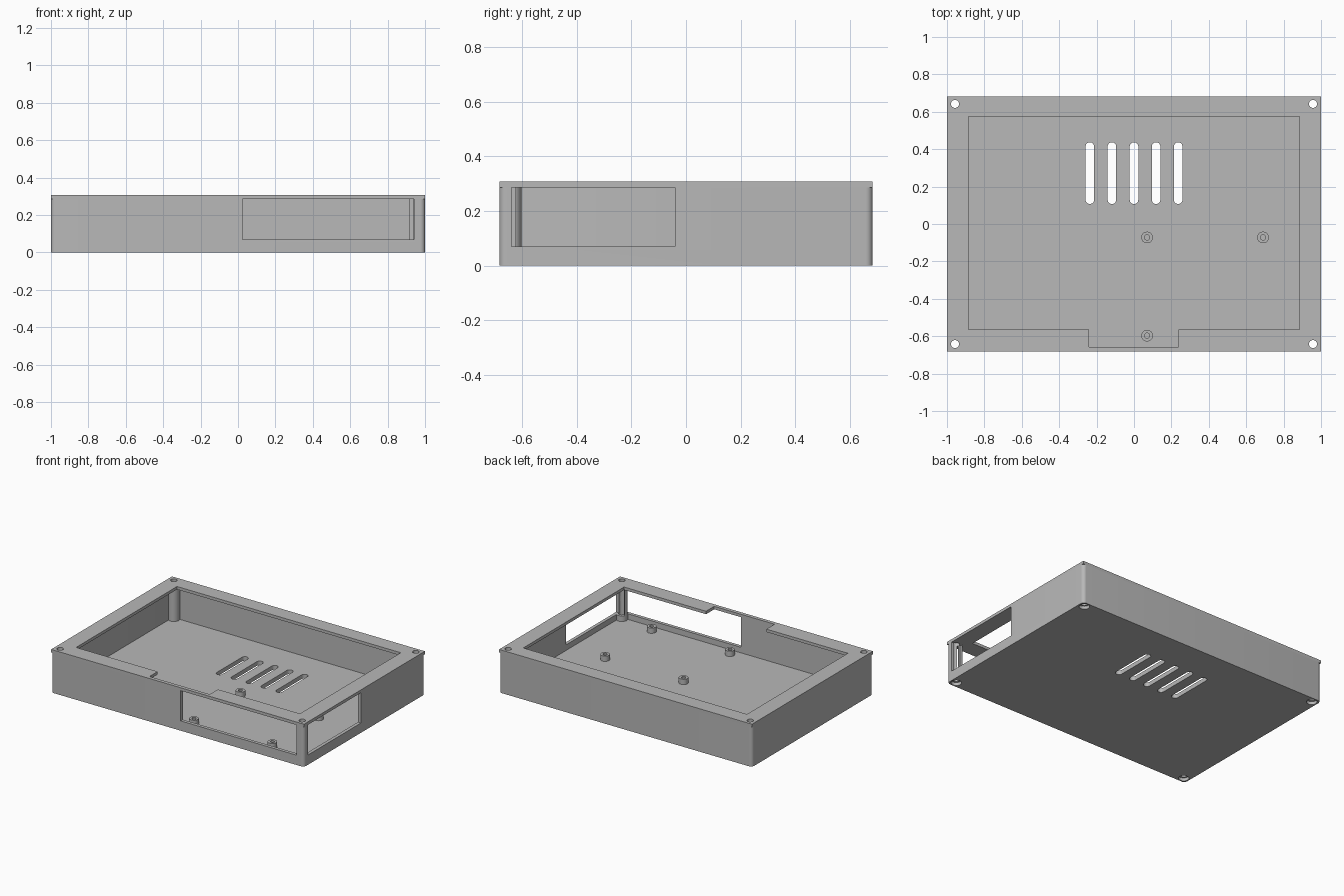
import bpy, bmesh
from math import pi, cos, sin

cube = bpy.data.objects.get("Cube")
if cube:
    bpy.data.objects.remove(cube, do_unlink=True)

grey = bpy.data.materials.new("plain grey")
grey.use_nodes = True
grey.diffuse_color = (0.48, 0.48, 0.48, 1)
grey.node_tree.nodes["Principled BSDF"].inputs["Base Color"].default_value = grey.diffuse_color

HX, HY = 1.0, 0.683            # outer half sizes
TOP, LID, FLOOR, WALL = 0.307, 0.286, 0.03, 0.024
CORNERS = [(sx * 0.957, sy * 0.642) for sx in (-1, 1) for sy in (-1, 1)]


def prism(name, outline, z0, z1):
    """Upright solid from a counter-clockwise outline."""
    bm = bmesh.new()
    base = bm.faces.new([bm.verts.new((x, y, z0)) for x, y in outline])
    new = bmesh.ops.extrude_face_region(bm, geom=[base])["geom"]
    for v in new:
        if isinstance(v, bmesh.types.BMVert):
            v.co.z = z1
    bmesh.ops.recalc_face_normals(bm, faces=bm.faces)
    mesh = bpy.data.meshes.new(name)
    bm.to_mesh(mesh)
    bm.free()
    mesh.materials.append(grey)
    ob = bpy.data.objects.new(name, mesh)
    bpy.context.collection.objects.link(ob)
    return ob


def rect(x0, x1, y0, y1):
    return [(x0, y0), (x1, y0), (x1, y1), (x0, y1)]


def rounded(x0, x1, y0, y1, r, steps=8):
    """Rectangle with round corners; also makes circles and slots."""
    pts = []
    centres = [(x1 - r, y1 - r), (x0 + r, y1 - r), (x0 + r, y0 + r), (x1 - r, y0 + r)]
    for q, (cx, cy) in enumerate(centres):
        for i in range(steps + 1):
            a = (q + i / steps) * pi / 2
            p = (cx + r * cos(a), cy + r * sin(a))
            if not pts or abs(p[0] - pts[-1][0]) + abs(p[1] - pts[-1][1]) > 1e-5:
                pts.append(p)
    if abs(pts[0][0] - pts[-1][0]) + abs(pts[0][1] - pts[-1][1]) < 1e-5:
        pts.pop()
    return pts


def circle(x, y, r):
    return rounded(x - r, x + r, y - r, y + r, r)


def cut(ob, outline, z0, z1):
    cutter = prism("cutter", outline, z0, z1)
    cutter.hide_render = True
    mod = ob.modifiers.new("cut", "BOOLEAN")
    mod.operation, mod.solver, mod.object = "DIFFERENCE", "EXACT", cutter
    bpy.context.view_layer.objects.active = ob
    bpy.ops.object.modifier_apply(modifier=mod.name)
    bpy.data.objects.remove(cutter, do_unlink=True)


def smooth(ob):
    bpy.ops.object.select_all(action="DESELECT")
    ob.select_set(True)
    bpy.context.view_layer.objects.active = ob
    bpy.ops.object.shade_smooth_by_angle(angle=pi / 6)


# Openings in the front and right walls, reaching up to the rim
front_window = rect(0.025, 0.94, -0.8, -0.65)
side_window = rect(0.922, 1.2, -0.638, -0.04)

# Tray with floor and walls
tray = prism("tray", rounded(-HX, HX, -HY, HY, 0.025), 0, LID)
cut(tray, rect(-HX + WALL, HX - WALL, -HY + WALL, HY - WALL), FLOOR, 0.5)
for window in (front_window, side_window):
    cut(tray, window, 0.07, 0.5)
# Vent slots in the floor
for i in range(-2, 3):
    x = i * 0.118
    cut(tray, rounded(x - 0.023, x + 0.023, 0.107, 0.437, 0.023), -0.1, 0.1)
# Screw holes with wider recesses underneath
for x, y in CORNERS:
    cut(tray, circle(x, y, 0.0214), -0.1, 0.5)
    cut(tray, circle(x, y, 0.034), -0.1, 0.022)
smooth(tray)

# Flat rim with a display opening and a cable notch
rim = prism("rim", rect(-HX, HX, -HY, HY), LID, TOP)
notch = [(-0.885, -0.565), (-0.24, -0.565), (-0.24, -0.657), (0.237, -0.657),
         (0.237, -0.565), (0.885, -0.565), (0.885, 0.575), (-0.885, 0.575)]
cut(rim, notch, 0.1, 0.5)
for x, y in CORNERS:
    cut(rim, circle(x, y, 0.0214), 0.1, 0.5)
smooth(rim)

# Hollow corner posts
for x, y in CORNERS:
    post = prism("corner_post", circle(x, y, 0.04), FLOOR - 0.004, LID)
    cut(post, circle(x, y, 0.0214), -0.1, 0.5)
    if x > 0 and y < 0:
        for window in (front_window, side_window):
            cut(post, window, 0.07, 0.5)
    smooth(post)

# Board standoffs
for x in (0.07, 0.69):
    for y in (-0.072, -0.597):
        standoff = prism("standoff", circle(x, y, 0.031), FLOOR - 0.004, 0.068)
        cut(standoff, circle(x, y, 0.014), FLOOR, 0.2)
        smooth(standoff)
